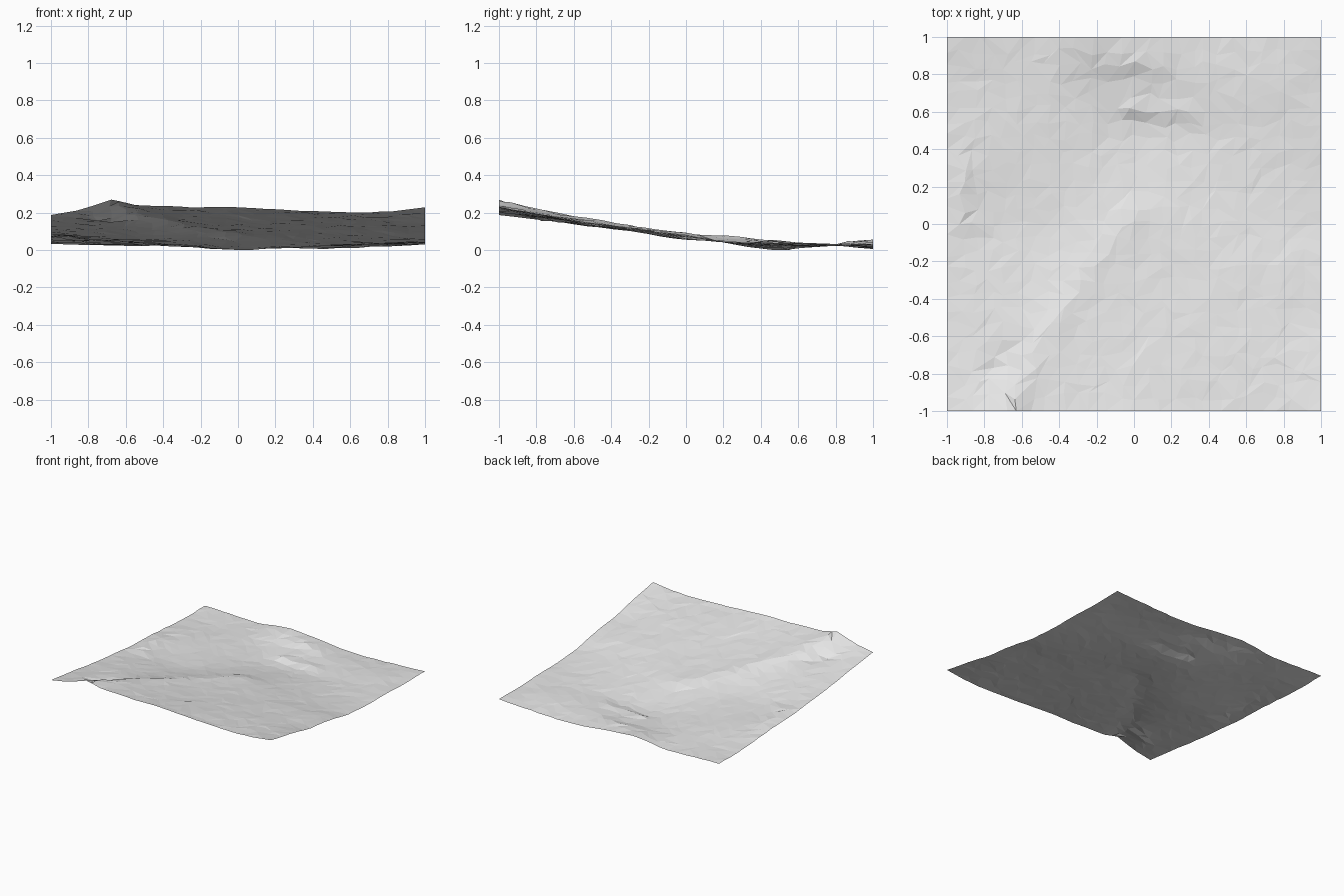
import bpy, bmesh, math, random
from mathutils import Vector
from mathutils.geometry import intersect_point_line

if "Cube" in bpy.data.objects:
    bpy.data.objects.remove(bpy.data.objects["Cube"])
random.seed(4)

# Heights of the land on a coarse 9 x 9 net, rows from front (y=-1) to back (y=1)
HEIGHTS = [
    [.195, .235, .245, .235, .235, .220, .210, .210, .235],
    [.165, .175, .205, .195, .190, .185, .180, .180, .190],
    [.130, .137, .150, .160, .150, .150, .145, .145, .140],
    [.105, .105, .102, .120, .120, .115, .115, .115, .110],
    [.080, .070, .062, .075, .088, .083, .078, .072, .065],
    [.070, .058, .050, .045, .040, .043, .047, .047, .048],
    [.056, .050, .040, .025, .005, .018, .030, .037, .045],
    [.040, .035, .032, .028, .028, .030, .030, .040, .035],
    [.042, .035, .030, .062, .045, .020, .015, .025, .038],
]

# Ridges and gully: half width, then points along the line (x, y, z)
LINES = [
    (.085, [(-.67, -1, .275), (-.55, -.8, .228), (-.45, -.62, .193),
            (-.3, -.38, .153), (-.15, -.2, .120), (0, 0, .100)]),   # main ridge
    (.055, [(-.90, 0, .092), (-.92, .3, .080)]),                    # left bank
    (.055, [(-.33, .93, .050), (-.1, .88, .058), (.12, .87, .050)]),  # back bank
    (.050, [(-.02, .63, .032), (.3, .61, .034)]),                   # back step
    (.050, [(-.74, -.76, .160), (-.64, -.60, .146)]),               # gully
]


def spline(v, t):
    """Smooth curve through evenly spaced values; t runs from -1 to 1."""
    n = len(v) - 1
    u = (t + 1) / 2 * n
    i = min(max(int(u), 0), n - 1)
    f = u - i
    b, c = v[i], v[i + 1]
    a = v[i - 1] if i > 0 else 2 * b - c
    d = v[i + 2] if i + 2 <= n else 2 * c - b
    return b + .5 * f * (c - a + f * (2*a - 5*b + 4*c - d + f * (3*(b - c) + d - a)))


def nearest(x, y, pts):
    """Distance to a line in plan, and the line's height there."""
    best = (9, 0)
    for p, q in zip(pts, pts[1:]):
        hit, f = intersect_point_line(Vector((x, y)), Vector(p[:2]), Vector(q[:2]))
        f = min(max(f, 0), 1)
        px, py, pz = Vector(p).lerp(Vector(q), f)
        best = min(best, (math.hypot(x - px, y - py), pz))
    return best


def height(x, y):
    z = spline([spline(row, x) for row in HEIGHTS], y)
    for width, pts in LINES:
        d, lz = nearest(x, y, pts)
        z += (lz - z) * math.exp(-(d / width) ** 2)
    return z


# Terrain sheet: irregular flat-faced triangles with square outer edges
N = 26
bm = bmesh.new()
grid = []
for j in range(N + 1):
    row = []
    for i in range(N + 1):
        x, y = -1 + 2 * i / N, -1 + 2 * j / N
        if 0 < i < N:
            x += random.uniform(-.025, .025)
        if 0 < j < N:
            y += random.uniform(-.025, .025)
        z = max(0, height(x, y) + random.uniform(-.0025, .0025))
        row.append(bm.verts.new((x, y, z)))
    grid.append(row)
for j in range(N):
    for i in range(N):
        a, b = grid[j][i], grid[j][i + 1]
        c, d = grid[j + 1][i + 1], grid[j + 1][i]
        tris = ((a, b, c), (a, c, d)) if random.random() < .6 else ((a, b, d), (b, c, d))
        for t in tris:
            bm.faces.new(t)

# Stand the sheet on z = 0
low = min(v.co.z for v in bm.verts)
for v in bm.verts:
    v.co.z -= low

mesh = bpy.data.meshes.new("terrain")
bm.to_mesh(mesh)
bm.free()
mat = bpy.data.materials.new("light grey")
mat.diffuse_color = (.8, .8, .8, 1)
mat.use_nodes = True
mat.node_tree.nodes["Principled BSDF"].inputs["Base Color"].default_value = mat.diffuse_color
mesh.materials.append(mat)
bpy.context.collection.objects.link(bpy.data.objects.new("terrain", mesh))
